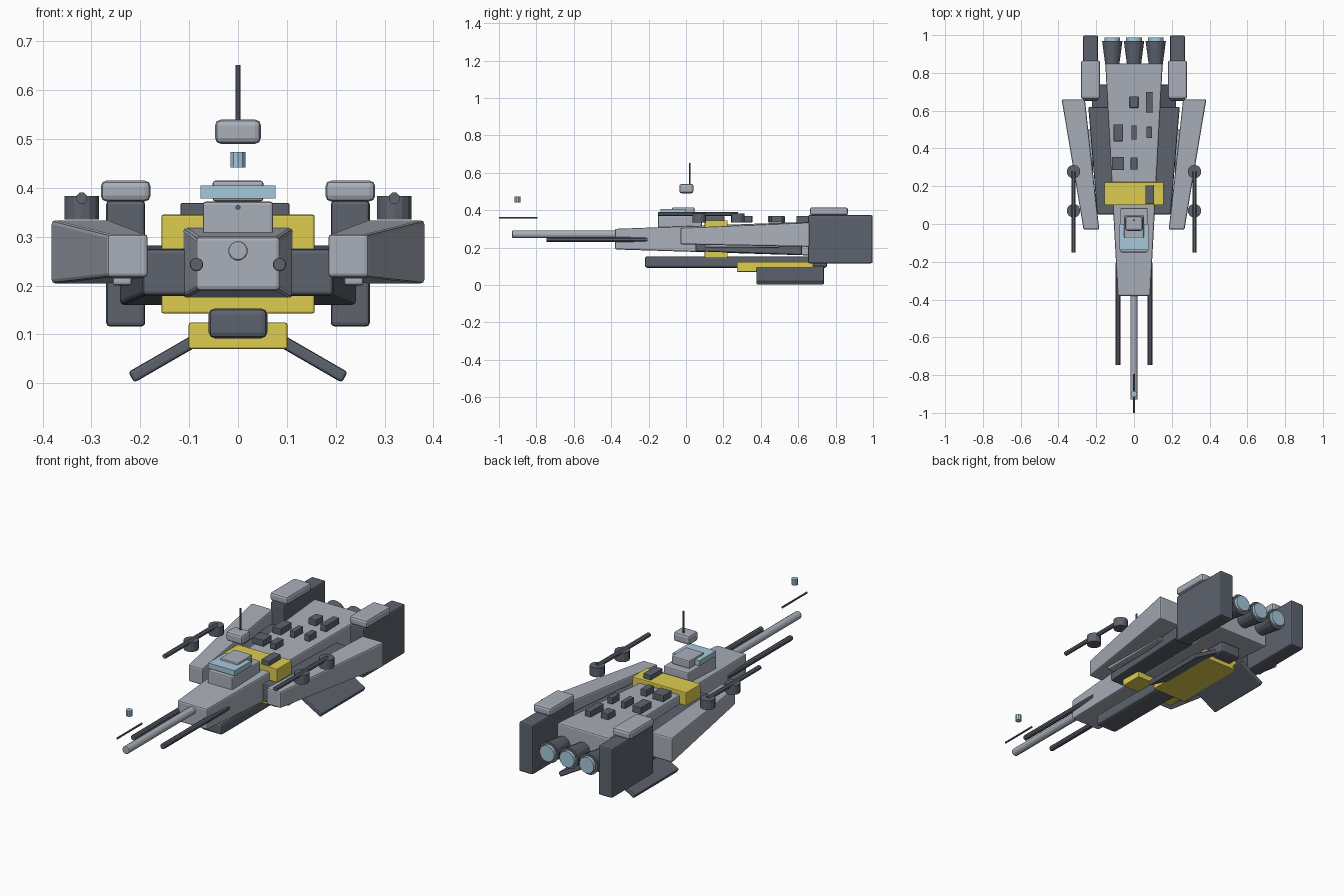
import bpy, math
from mathutils import Vector

if "Cube" in bpy.data.objects:
    bpy.data.objects.remove(bpy.data.objects["Cube"])


def material(name, rgb):
    m = bpy.data.materials.new(name)
    m.diffuse_color = (*rgb, 1)
    m.use_nodes = True
    m.node_tree.nodes["Principled BSDF"].inputs["Base Color"].default_value = m.diffuse_color
    return m


LIGHT = material("light_plating", (0.40, 0.43, 0.49))
DARK = material("dark_plating", (0.11, 0.125, 0.155))
YELLOW = material("yellow_paint", (0.73, 0.61, 0.08))
BLUE = material("blue_glass", (0.38, 0.58, 0.70))


def finish(name, verts, faces, mat, bevel):
    me = bpy.data.meshes.new(name)
    me.from_pydata(verts, [], faces)
    me.materials.append(mat)
    ob = bpy.data.objects.new(name, me)
    bpy.context.collection.objects.link(ob)
    if bevel:
        b = ob.modifiers.new("edge_bevel", 'BEVEL')
        b.width, b.segments = bevel, 2
        b.limit_method, b.angle_limit = 'ANGLE', math.radians(50)
    return ob


def taper(name, y0, front, y1, rear, mat, bevel=0.006):
    """Block between two rectangles (x0, x1, z0, z1) at y0 and y1."""
    verts = []
    for y, (xa, xb, za, zb) in ((y0, front), (y1, rear)):
        verts += [(xa, y, za), (xb, y, za), (xb, y, zb), (xa, y, zb)]
    faces = [(0, 1, 2, 3), (7, 6, 5, 4), (0, 4, 5, 1),
             (1, 5, 6, 2), (2, 6, 7, 3), (3, 7, 4, 0)]
    return finish(name, verts, faces, mat, bevel)


def box(name, x0, x1, y0, y1, z0, z1, mat, bevel=0.006):
    r = (x0, x1, z0, z1)
    return taper(name, y0, r, y1, r, mat, bevel)


def rod(name, a, b, r0, r1, mat, sides=12, bevel=0):
    """Cylinder or cone from point a to point b."""
    a, b = Vector(a), Vector(b)
    q = (b - a).to_track_quat('Z', 'Y')
    verts = []
    for p, r in ((a, r0), (b, r1)):
        for i in range(sides):
            t = 2 * math.pi * (i + 0.5) / sides
            verts.append(p + q @ Vector((r * math.cos(t), r * math.sin(t), 0)))
    n = sides
    faces = [(i, (i + 1) % n, n + (i + 1) % n, n + i) for i in range(n)]
    faces += [tuple(reversed(range(n))), tuple(range(n, 2 * n))]
    return finish(name, verts, faces, mat, bevel)


def mirrored(ob):
    m = ob.modifiers.new("mirror_sides", 'MIRROR')
    m.use_axis = (True, False, False)
    return ob


# Hull sections
taper("main_hull", -0.38, (-0.086, 0.086, 0.19, 0.30),
      0.85, (-0.152, 0.152, 0.152, 0.345), LIGHT, 0.008)
taper("mid_hull", 0.05, (-0.195, 0.195, 0.18, 0.275),
      0.62, (-0.242, 0.242, 0.16, 0.282), DARK, 0.008)
box("hull_band", -0.157, 0.157, 0.10, 0.222, 0.143, 0.345, YELLOW, 0.004)
box("keel", -0.06, 0.06, -0.22, 0.755, 0.092, 0.153, DARK, 0.012)
box("belly_bay", -0.101, 0.101, 0.272, 0.68, 0.07, 0.124, YELLOW, 0.004)

# Bridge tower
box("bridge_base", -0.072, 0.072, -0.15, 0.085, 0.29, 0.372, LIGHT)
box("bridge_window", -0.077, 0.077, -0.137, 0.0, 0.378, 0.405, BLUE, 0)
box("bridge_roof", -0.052, 0.052, -0.075, 0.045, 0.372, 0.415, LIGHT)
box("sensor_block", -0.047, 0.047, -0.036, 0.04, 0.49, 0.54, LIGHT, 0.012)
rod("sensor_mast", (0, 0.02, 0.53), (0, 0.02, 0.652), 0.005, 0.005, DARK, 8)

# Guns at the bow and the floating probe above them
rod("spinal_gun", (0, -0.93, 0.271), (0, -0.30, 0.271), 0.02, 0.02, LIGHT, 12, 0.004)
mirrored(rod("flank_gun", (0.085, -0.747, 0.243), (0.085, -0.205, 0.243),
             0.014, 0.014, DARK, 10, 0.003))
rod("bow_antenna", (0, -1.0, 0.36), (0, -0.795, 0.36), 0.005, 0.005, DARK, 8)
rod("bow_beacon", (0, -0.9, 0.442), (0, -0.9, 0.473), 0.016, 0.016, BLUE, 10)

# Side pods with under strips
mirrored(taper("side_pod", -0.03, (0.184, 0.267, 0.217, 0.305),
               0.66, (0.26, 0.383, 0.204, 0.334), LIGHT, 0.008))
mirrored(box("pod_strip", 0.217, 0.257, 0.10, 0.50, 0.20, 0.24, LIGHT))

# Turrets: two drums and a barrel from each
for i, y in enumerate((0.07, 0.277)):
    mirrored(rod(f"turret_drum_{i}", (0.32, y, 0.335), (0.32, y, 0.383),
                 0.036, 0.036, DARK, 14))
    mirrored(rod(f"turret_barrel_{i}", (0.32, y - 0.22, 0.379), (0.32, y, 0.379),
                 0.012, 0.012, DARK, 8))

# Engine blocks and caps
mirrored(box("engine_block", 0.19, 0.27, 0.652, 0.998, 0.116, 0.374, DARK, 0.008))
mirrored(box("engine_cap", 0.179, 0.281, 0.662, 0.866, 0.372, 0.415, LIGHT, 0.012))

# Exhaust nozzles
for i, x in enumerate((-0.115, 0, 0.115)):
    rod(f"nozzle_{i}", (x, 0.83, 0.245), (x, 0.97, 0.245), 0.036, 0.055, DARK, 16)
    rod(f"nozzle_glow_{i}", (x, 0.96, 0.245), (x, 0.987, 0.245), 0.042, 0.042, BLUE, 16)

# Lower fins, angled down and out
c, s = math.cos(math.radians(30)), math.sin(math.radians(30))
fin = box("lower_fin", 0, 0.16, 0.376, 0.738, -0.0125, 0.0125, DARK)
for v in fin.data.vertices:
    x, z = v.co.x, v.co.z
    v.co.x, v.co.z = 0.08 + x * c - z * s, 0.092 - x * s - z * c
fin.data.flip_normals()
mirrored(fin)

# Deck details: x, y, width, depth
deck = [(0, 0.645, 0.045, 0.06), (0.08, 0.645, 0.035, 0.11),
        (-0.083, 0.483, 0.05, 0.09), (0, 0.485, 0.027, 0.075),
        (0.08, 0.485, 0.03, 0.06), (-0.085, 0.32, 0.065, 0.07),
        (0, 0.32, 0.035, 0.065), (0.083, 0.155, 0.045, 0.10)]
for i, (x, y, w, d) in enumerate(deck):
    box(f"deck_detail_{i}", x - w / 2, x + w / 2, y - d / 2, y + d / 2,
        0.335, 0.369, DARK, 0.003)
